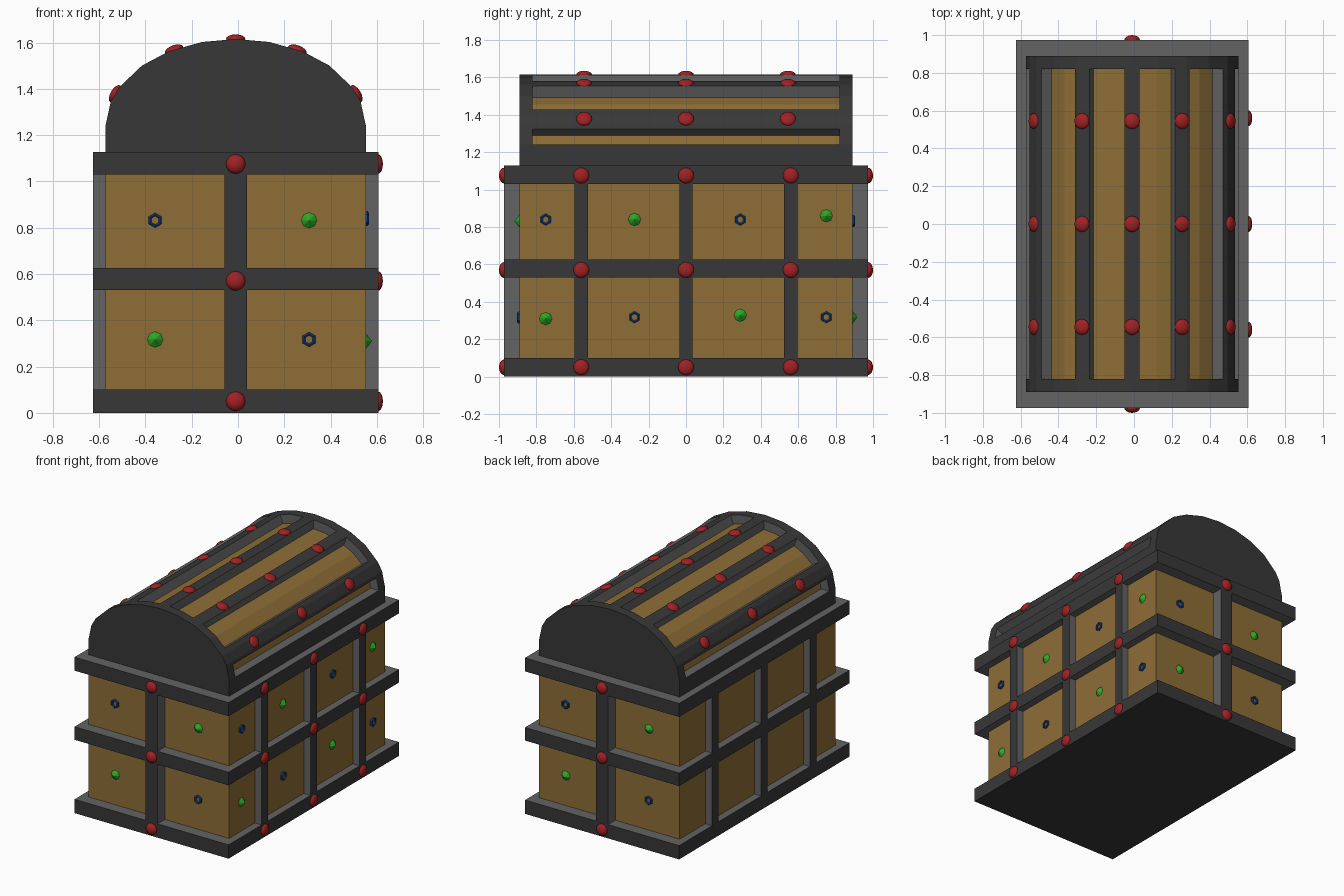
import bpy, bmesh, math
from mathutils import Vector, Matrix

if "Cube" in bpy.data.objects:
    bpy.data.objects.remove(bpy.data.objects["Cube"])

CX = -0.01                      # chest body sits slightly left of the stud side
HX, HY = 0.616, 0.973           # outer half sizes of the iron frame
WX, WY = 0.562, 0.89            # half sizes of the wooden box
A, B, ZC = 0.5625, 0.375, 1.24  # lid arch: half width, rise, spring line


def material(name, rgb):
    m = bpy.data.materials.new(name)
    m.diffuse_color = (*rgb, 1)
    m.use_nodes = True
    m.node_tree.nodes["Principled BSDF"].inputs["Base Color"].default_value = m.diffuse_color
    return m


WOOD = material("wood", (0.27, 0.155, 0.037))
DARK = material("dark_iron", (0.039, 0.039, 0.039))
EDGE = material("light_iron_edge", (0.125, 0.125, 0.125))
RED = material("red_stud", (0.36, 0.015, 0.017))
GREEN = material("green_gem", (0.025, 0.40, 0.02))
BLUE = material("blue_ring", (0.008, 0.06, 0.27))


def finish(name, bm, mats, rule=None):
    bmesh.ops.recalc_face_normals(bm, faces=bm.faces)
    bm.normal_update()
    if rule:
        for f in bm.faces:
            f.material_index = 1 if rule(f.normal, f.calc_center_median()) else 0
    me = bpy.data.meshes.new(name)
    bm.to_mesh(me)
    bm.free()
    for m in mats:
        me.materials.append(m)
    ob = bpy.data.objects.new(name, me)
    bpy.context.collection.objects.link(ob)
    return ob


def box(name, lo, hi, mats, rule=None):
    bm = bmesh.new()
    lo, hi = Vector(lo), Vector(hi)
    size, mid = hi - lo, (hi + lo) / 2 + Vector((CX, 0, 0))
    bmesh.ops.create_cube(bm, size=1, matrix=Matrix.Translation(mid) @ Matrix.Diagonal((*size, 1)))
    return finish(name, bm, mats, rule)


def prism(name, pts, y0, y1, mats, rule=None):
    """Extrude an x/z outline along y."""
    bm = bmesh.new()
    f = bm.faces.new([bm.verts.new((x + CX, y0, z)) for x, z in pts])
    ext = bmesh.ops.extrude_face_region(bm, geom=[f])["geom"]
    bmesh.ops.translate(bm, vec=(0, y1 - y0, 0), verts=[v for v in ext if isinstance(v, bmesh.types.BMVert)])
    return finish(name, bm, mats, rule)


def place(loc, normal):
    q = Vector(normal).to_track_quat('Z', 'Y')
    return Matrix.Translation(Vector(loc) + Vector((CX, 0, 0))) @ q.to_matrix().to_4x4()


def stud(name, loc, normal, h):
    bm = bmesh.new()
    bmesh.ops.create_uvsphere(bm, u_segments=16, v_segments=8, radius=1,
                              matrix=place(loc, normal) @ Matrix.Diagonal((0.042, 0.042, h, 1)))
    for f in bm.faces:
        f.smooth = True
    finish(name, bm, [RED])


def gem(loc, normal):
    bm = bmesh.new()
    bmesh.ops.create_cone(bm, cap_ends=True, segments=8, radius1=0.034, radius2=0, depth=0.027,
                          matrix=place(loc, normal) @ Matrix.Translation((0, 0, 0.0135)))
    finish("green_gem", bm, [GREEN])


def ring(loc, normal):
    bm = bmesh.new()
    loops = []
    for r, z in ((0.032, -0.005), (0.032, 0.008), (0.025, 0.013), (0.018, 0.008), (0.018, -0.005)):
        loops.append([bm.verts.new((r * math.sin(k * math.pi / 3), r * math.cos(k * math.pi / 3), z))
                      for k in range(6)])
    for i in range(5):
        a, b = loops[i], loops[(i + 1) % 5]
        for k in range(6):
            j = (k + 1) % 6
            bm.faces.new((a[k], a[j], b[j], b[k]))
    bm.transform(place(loc, normal))
    finish("blue_ring", bm, [BLUE])


# Wooden box
box("wood_box", (-WX, -WY, 0.05), (WX, WY, 1.08), [WOOD])

# Horizontal bands: light ledges, dark outside and dark underside of the chest
BANDS = ((0, 0.1), (0.53, 0.625), (1.03, 1.128))
for z0, z1 in BANDS:
    box("band", (-HX, -HY, z0), (HX, HY, z1), [DARK, EDGE],
        lambda n, c: abs(n.z) > 0.5 and c.z > 0.01)

# Vertical bars between the bands: light flanks
for z0, z1 in ((0.1, 0.53), (0.625, 1.03)):
    for s in (-1, 1):
        y0, y1 = sorted((s * (WY - 0.02), s * HY))
        box("end_bar", (-0.048, y0, z0), (0.048, y1, z1), [DARK, EDGE], lambda n, c: abs(n.x) > 0.5)
        x0, x1 = sorted((s * (WX - 0.02), s * HX))
        for y in (-0.56, 0, 0.56):
            box("side_bar", (x0, y - 0.036, z0), (x1, y + 0.036, z1), [DARK, EDGE],
                lambda n, c: abs(n.y) > 0.5)

# Studs on the front, back and right side
for z in (0.05, 0.57, 1.075):
    for s in (-1, 1):
        stud("end_stud", (0, s * HY, z), (0, s, 0), 0.027)
    for y in (-0.56, 0, 0.56):
        stud("side_stud", (HX, y, z), (1, 0, 0), 0.02)

# Gems and rings on both ends (the back is the front turned round)
for s in (-1, 1):
    n = (0, s, 0)
    for x, z, make in ((-0.348, 0.832, ring), (0.317, 0.832, gem), (-0.348, 0.317, gem), (0.317, 0.317, ring)):
        make((-s * x, s * WY, z), n)
# Gems and rings on the right side
for y, zu, zl, up, low in ((-0.75, 0.84, 0.31, ring, gem), (-0.275, 0.84, 0.318, gem, ring),
                           (0.29, 0.84, 0.328, ring, gem), (0.75, 0.86, 0.318, gem, ring)):
    up((WX, y, zu), (1, 0, 0))
    low((WX, y, zl), (1, 0, 0))

# Lid outline
HALF = [0, 16.5, 26, 44, 59, 75, 90]
ANG = HALF + [180 - a for a in HALF[-2::-1]]


def arch(deg, inset=0.0):
    t = math.radians(deg)
    return Vector(((A - inset) * math.cos(t), ZC + (B - inset) * math.sin(t)))


def on_lid(deg):
    """Point on the faceted lid outline."""
    for a, b in zip(ANG, ANG[1:]):
        if a <= deg <= b:
            return arch(a).lerp(arch(b), (deg - a) / (b - a))


def lid_normal(deg):
    t = math.radians(deg)
    return Vector((math.cos(t) / A, math.sin(t) / B)).normalized()


# Lid end plates, light on the inner side
outline = [(A, 1.12)] + [tuple(arch(a)) for a in ANG] + [(-A, 1.12)]
for s in (-1, 1):
    y0, y1 = sorted((s * 0.82, s * 0.89))
    prism("lid_end", outline, y0, y1, [DARK, EDGE], lambda n, c: n.y * c.y < -0.1)

# Lid bottom rail and curved wood
box("lid_rail", (-A, -0.825, 1.12), (A, 0.825, ZC), [DARK, EDGE], lambda n, c: n.z > 0.5)
wood = [(A - 0.065, 1.2)] + [tuple(arch(a, 0.065)) for a in ANG] + [(-A + 0.065, 1.2)]
prism("lid_wood", wood, -0.825, 0.825, [WOOD])

# Lid bars with studs
for a0, a1 in ((13.2, 30.4), (57.2, 66), (85.9, 94.1), (114, 122.8), (149.6, 166.8)):
    degs = [a0] + [a for a in ANG if a0 < a < a1] + [a1]
    mid = (a0 + a1) / 2
    n2 = lid_normal(mid)
    outer = [on_lid(a) for a in degs]
    inner = [outer[-1] - n2 * 0.085, outer[0] - n2 * 0.085]
    n3 = Vector((n2.x, 0, n2.y))
    prism("lid_bar", [tuple(p) for p in outer + inner], -0.825, 0.825, [DARK, EDGE],
          lambda n, c: n.dot(n3) < 0.7)
    p = on_lid(mid)
    for y in (-0.545, 0, 0.545):
        stud("lid_stud", (p.x, y, p.y), n3, 0.02)
